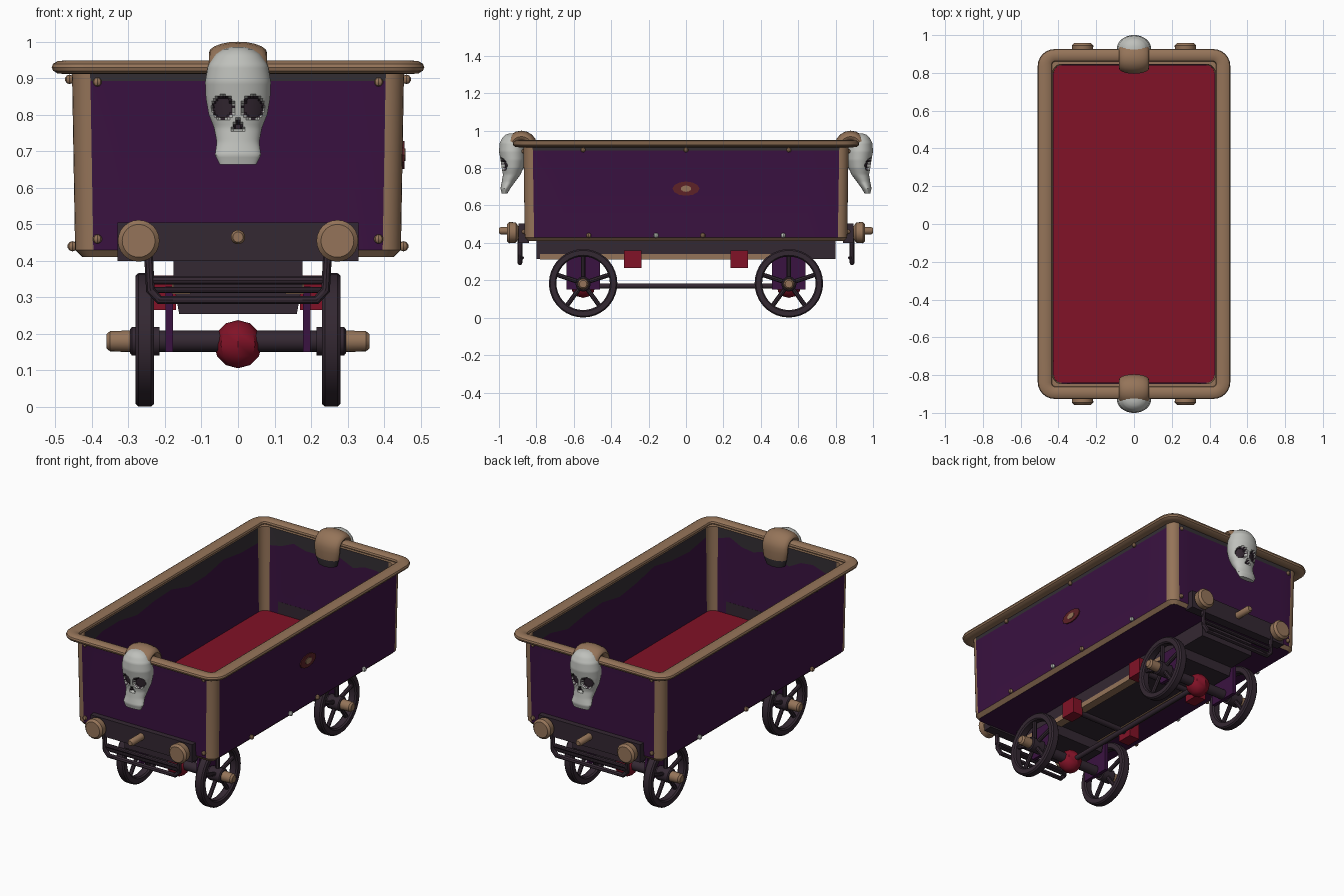
import bpy, bmesh, math
from mathutils import Vector

if "Cube" in bpy.data.objects:
    bpy.data.objects.remove(bpy.data.objects["Cube"])

def mat(name, *c):
    m = bpy.data.materials.new(name)
    m.diffuse_color = (*c, 1)
    m.use_nodes = True
    m.node_tree.nodes["Principled BSDF"].inputs["Base Color"].default_value = m.diffuse_color
    return m

BRASS = mat("tan brass", .30, .175, .10)
PURPLE = mat("deep purple", .042, .006, .052)
RED = mat("crimson", .22, .006, .02)
IRON = mat("dark iron", .034, .021, .032)
GREY = mat("worn grey", .034, .028, .034)
BONE = mat("bone", .52, .53, .50)
MAROON = mat("maroon", .11, .016, .02)

def finish(name, bm, mats):
    bmesh.ops.recalc_face_normals(bm, faces=bm.faces)
    me = bpy.data.meshes.new(name)
    bm.to_mesh(me)
    bm.free()
    for m in mats:
        me.materials.append(m)
    ob = bpy.data.objects.new(name, me)
    bpy.context.collection.objects.link(ob)
    return ob

def loft(name, rings, mats, rule=None, loop=False):
    """Skin a list of point rings; rule(centre, ring, segment) picks the material."""
    bm = bmesh.new()
    vs = [[bm.verts.new(p) for p in r] for r in rings]
    n = len(vs[0])
    for i in range(len(vs) if loop else len(vs) - 1):
        a, b = vs[i], vs[(i + 1) % len(vs)]
        for j in range(n):
            k = (j + 1) % n
            f = bm.faces.new((a[j], a[k], b[k], b[j]))
            if rule:
                f.material_index = rule(f.calc_center_median(), i, j)
    if not loop:
        for i, r in ((-1, vs[0]), (len(vs), vs[-1])):
            f = bm.faces.new(r)
            if rule:
                f.material_index = rule(f.calc_center_median(), i, 0)
    return finish(name, bm, mats)

def turned(name, start, axis, prof, m, n=20):
    """Round part: prof is (distance along axis, radius)."""
    ax = Vector(axis).normalized()
    u = ax.orthogonal().normalized()
    w = ax.cross(u)
    rings = [[Vector(start) + ax * d + (u * math.cos(t) + w * math.sin(t)) * r
              for t in (2 * math.pi * k / n for k in range(n))] for d, r in prof]
    return loft(name, rings, [m])

def rod(name, p, q, r, m, n=14):
    d = Vector(q) - Vector(p)
    return turned(name, p, d, [(0, r), (d.length, r)], m, n)

def box(name, x0, x1, y0, y1, z0, z1, m, taper=1):
    def ring(z, k):
        cx = (x0 + x1) / 2
        h = (x1 - x0) / 2 * k
        return [(cx - h, y0, z), (cx + h, y0, z), (cx + h, y1, z), (cx - h, y1, z)]
    return loft(name, [ring(z0, taper), ring(z1, 1)], [m])

def ball(name, c, r, m, u=10, v=6):
    bm = bmesh.new()
    bmesh.ops.create_uvsphere(bm, u_segments=u, v_segments=v, radius=r)
    bmesh.ops.translate(bm, verts=bm.verts, vec=c)
    return finish(name, bm, [m])

def pipe(name, pts, r, m):
    cu = bpy.data.curves.new(name, 'CURVE')
    cu.dimensions = '3D'
    cu.bevel_depth, cu.bevel_resolution, cu.use_fill_caps = r, 3, True
    sp = cu.splines.new('POLY')
    sp.points.add(len(pts) - 1)
    for p, co in zip(sp.points, pts):
        p.co = (*co, 1)
    tmp = bpy.data.objects.new(name, cu)
    me = bpy.data.meshes.new_from_object(tmp)
    bpy.data.objects.remove(tmp)
    me.materials.clear()
    me.materials.append(m)
    bpy.context.collection.objects.link(bpy.data.objects.new(name, me))

def round_rect(hx, hy, r, z, wave=0):
    """16 points per quarter: 6 corner segments then 10 straight ones."""
    arcs = []
    for q, (sx, sy) in enumerate(((1, 1), (-1, 1), (-1, -1), (1, -1))):
        arcs.append([Vector((sx * (hx - r) + r * math.cos(t), sy * (hy - r) + r * math.sin(t), z))
                     for t in ((q + k / 6) * math.pi / 2 for k in range(7))])
    pts = []
    for q in range(4):
        pts += arcs[q] + [arcs[q][-1].lerp(arcs[(q + 1) % 4][0], k / 10) for k in range(1, 10)]
    for j, p in enumerate(pts):
        p.z += wave * (math.sin(j * 1.9) + .6 * math.sin(j * .7))
    return pts

# Tub: brass corner posts and sill, purple panels, crimson floor
def tub_rule(c, i, j):
    if i == -1:
        return 1
    if i == 7 - 0:
        return 3
    if i in (0, 3) or j % 16 < 6:
        return 0
    return 2 if i in (2, 4) else 1
loft("tub", [round_rect(.425, .845, .03, .41), round_rect(.446, .862, .05, .43),
             round_rect(.454, .869, .05, .893), round_rect(.456, .871, .05, .925),
             round_rect(.43, .845, .045, .925), round_rect(.43, .845, .045, .85, .022),
             round_rect(.425, .84, .04, .435)], [BRASS, PURPLE, GREY, RED], tub_rule)

# Rolled rim
rim = []
for k in range(12):
    t = 2 * math.pi * k / 12
    c, s = math.cos(t), math.sin(t)
    c = math.copysign(abs(c) ** .75, c)
    rim.append(round_rect(.472 + .038 * c, .893 + .033 * c, .055 + .035 * c, .93 + .019 * s))
loft("rim", rim, [BRASS], loop=True)

# Side emblem (right side only)
for nm, x, a, b, m in (("emblem_ring", .456, .072, .038, MAROON), ("emblem_core", .459, .028, .017, BRASS)):
    loft(nm, [[(xx, a * math.cos(k * math.pi / 6), .69 + b * math.sin(k * math.pi / 6))
               for k in range(12)] for xx in (.445, x)], [m])

# Studs
for sx in (-1, 1):
    for y in (-.55, 0, .55):
        ball("top_stud", (sx * .461, y, .897), .013, BRASS, 8, 5)
    for y in (-.52, -.16, .09, .52):
        ball("bottom_stud", (sx * .453, y, .44), .014, BONE if y in (-.16, .52) else BRASS, 8, 5)
    for sy in (-1, 1):
        for z in (.89, .46):
            ball("end_stud", (sx * .385, sy * .867, z), .013, BRASS, 8, 5)

# Skull: (z, half width, front, back)
SK = [(.664, .05, .985, .955), (.69, .063, .992, .94), (.725, .058, .985, .915), (.765, .066, .98, .885),
      (.80, .08, .985, .87), (.845, .088, .992, .86), (.89, .09, 1.0, .86), (.935, .082, .996, .865),
      (.965, .062, .98, .875), (.98, .04, .962, .885), (.986, .015, .94, .9)]

def hollow(x, z):
    eye = ((abs(x) - .041) / .029) ** 2 + ((z - .82) / .031) ** 2 < 1
    return eye or (.758 < z < .79 and abs(x) < .5 * (.793 - z))

def skull(s):
    rings = []
    for lv in range(51):
        z = SK[0][0] + (SK[-1][0] - SK[0][0]) * lv / 50
        i = max(k for k in range(len(SK) - 1) if SK[k][0] <= z + 1e-9)
        t = (z - SK[i][0]) / (SK[i + 1][0] - SK[i][0])
        hw, f, b = (SK[i][k] + (SK[i + 1][k] - SK[i][k]) * t for k in (1, 2, 3))
        ring = []
        for k in range(64):
            a = 2 * math.pi * k / 64
            x, y = hw * math.cos(a), (f + b) / 2 + (f - b) / 2 * math.sin(a)
            if math.sin(a) > .1 and hollow(x, z):
                y -= .018
            ring.append((x, s * y, z))
        rings.append(ring)
    loft("skull", rings, [BONE, IRON],
         lambda c, i, j: int(0 <= i < 50 and j < 32 and hollow(c.x, c.z)))

# Both ends
for s in (-1, 1):
    skull(s)
    # hood curling over the rim into the tub
    path = [(.88 + .055 * math.cos(math.radians(a)), .914 + .055 * math.sin(math.radians(a)), a, .08)
            for a in range(-10, 191, 20)] + [(.826, .86, 190, .074), (.832, .82, 195, .06)]
    loft("skull_hood", [[(w * math.cos(t), s * (y + .031 * math.sin(t) * math.cos(math.radians(a))),
                          z + .031 * math.sin(t) * math.sin(math.radians(a)))
                         for t in (2 * math.pi * k / 20 for k in range(20))] for y, z, a, w in path],
         [BRASS, GREY], lambda c, i, j: int(i >= 11))
    # headstock, buffers, coupling peg
    box("headstock", -.33, .33, min(s * .84, s * .895), max(s * .84, s * .895), .40, .505, IRON)
    for sx in (-1, 1):
        turned("buffer", (sx * .272, s * .86, .455), (0, s, 0),
               [(0, .03), (.035, .032), (.05, .054), (.085, .057), (.097, .045)], BRASS, 24)
    turned("coupling_peg", (0, s * .86, .465), (0, s, 0), [(0, .02), (.13, .02), (.14, .014)], BRASS, 12)
    # step bars
    pipe("step_bar", [(-.245, s * .888, .42), (-.24, s * .888, .32), (-.215, s * .888, .293),
                      (.215, s * .888, .293), (.24, s * .888, .32), (.245, s * .888, .42)], .013, IRON)
    pipe("step_bar_inner", [(-.235, s * .875, .32), (.235, s * .875, .32)], .009, IRON)
    pipe("step_bar_upper", [(-.24, s * .885, .347), (.24, s * .885, .347)], .012, IRON)

# Chassis spine with worn brass lower edge
box("chassis_spine", -.177, .177, -.8, .8, .315, .42, IRON)
for sx in (-1, 1):
    xs = sorted((sx * .13, sx * .18))
    box("chassis_edge", *xs, -.78, .6, .31, .34, BRASS)
rod("centre_rod", (0, -.55, .17), (0, .55, .17), .014, IRON)

# Wheel sets
def wheel(cx, cy, cz):
    rings = []
    for k in range(36):
        a = 2 * math.pi * k / 36
        sec = [(.183, -.017), (.183, .017), (.176, .025), (.15, .025),
               (.143, .017), (.143, -.017), (.15, -.025), (.176, -.025)]
        rings.append([(cx + dx, cy + r * math.cos(a), cz + r * math.sin(a)) for r, dx in sec])
    loft("wheel_rim", rings, [IRON], loop=True)
    for k in range(5):
        a = math.pi / 2 + 2 * math.pi * k / 5
        rod("wheel_spoke", (cx, cy, cz), (cx, cy + .15 * math.cos(a), cz + .15 * math.sin(a)), .012, IRON, 8)

for y in (-.55, .55):
    rod("axle", (-.29, y, .18), (.29, y, .18), .029, IRON)
    ball("axle_gem", (0, y, .172), .066, RED, 8, 6)
    box("bolster", -.175, .175, y - .08, y + .08, .255, .33, IRON, .92)
    for sx in (-1, 1):
        wheel(sx * .255, y, .184)
        turned("wheel_hub", (sx * .215, y, .18), (sx, 0, 0), [(0, .04), (.075, .04), (.08, .034)], IRON)
        turned("axle_cap", (sx * .285, y, .18), (sx, 0, 0), [(0, .03), (.065, .028), (.075, .02)], BRASS, 14)
        xs = sorted((sx * .178, sx * .198))
        box("axle_guard", *xs, y - .09, y + .09, .15, .33, PURPLE)

# Brake blocks
for y in (-.285, .285):
    rod("brake_bar", (-.2, y, .315), (.2, y, .315), .02, IRON)
    for sx in (-1, 1):
        box("brake_block", *sorted((sx * .17, sx * .238)), y - .046, y + .046, .265, .36, RED)

# Smooth round parts, keep hard edges
for ob in bpy.context.collection.objects:
    ob.select_set(True)
    bpy.context.view_layer.objects.active = ob
bpy.ops.object.shade_smooth_by_angle(angle=math.radians(35))
